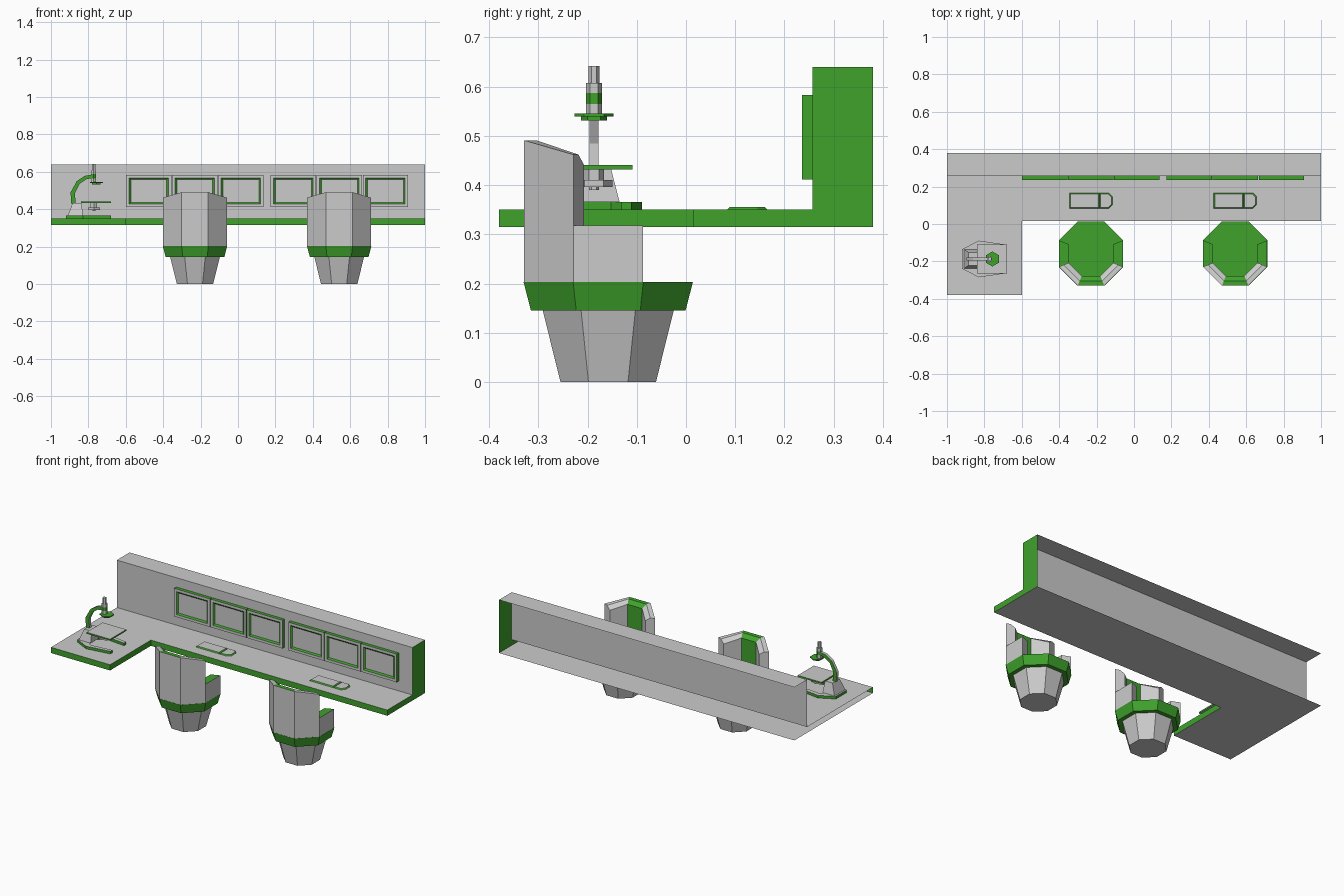
import bpy, bmesh
from math import cos, sin, radians
from mathutils import Vector

if "Cube" in bpy.data.objects:
    bpy.data.objects.remove(bpy.data.objects["Cube"])

green = bpy.data.materials.new("green")
green.diffuse_color = (0.05, 0.36, 0.025, 1)
green.use_nodes = True
green.node_tree.nodes["Principled BSDF"].inputs["Base Color"].default_value = green.diffuse_color
grey = bpy.data.materials.new("grey")
grey.diffuse_color = (0.8, 0.8, 0.8, 1)
grey.use_nodes = True
grey.node_tree.nodes["Principled BSDF"].inputs["Base Color"].default_value = grey.diffuse_color


class Part:
    def __init__(self):
        self.bm = bmesh.new()

    def face(self, pts, g=0):
        f = self.bm.faces.new([self.bm.verts.new(p) for p in pts])
        f.material_index = g

    def loft(self, rings, cols, closed=True):
        for a, b, g in zip(rings, rings[1:], cols):
            n = len(a)
            for i in range(n if closed else n - 1):
                j = (i + 1) % n
                self.face([a[i], a[j], b[j], b[i]], g)

    def prism(self, pts, vec, side=1, cap=0):
        a = [Vector(p) for p in pts]
        b = [p + Vector(vec) for p in a]
        self.loft([a, b], [side])
        self.face(a, cap)
        self.face(b, cap)

    def finish(self, name, xs=(0,)):
        bm = self.bm
        bmesh.ops.remove_doubles(bm, verts=bm.verts, dist=1e-5)
        bmesh.ops.recalc_face_normals(bm, faces=bm.faces)
        me = bpy.data.meshes.new(name)
        bm.to_mesh(me)
        bm.free()
        me.materials.append(grey)
        me.materials.append(green)
        for i, x in enumerate(xs):
            ob = bpy.data.objects.new(name if len(xs) == 1 else f"{name}_{i + 1}", me)
            ob.location.x = x
            bpy.context.collection.objects.link(ob)


def ring(n, r, z, x=0, y=0, turn=0):
    return [(x + r * cos(radians(turn + 360 * k / n)),
             y + r * sin(radians(turn + 360 * k / n)), z) for k in range(n)]


# L-shaped counter with hollow back wall, open at the rear and left
Z0, Z1, TOP = 0.315, 0.35, 0.64
F, W, B, L, R = 0.015, 0.257, 0.38, -0.6, 1
p = Part()
for z in (Z0, Z1):
    back = B if z == Z0 else W
    p.face([(-1, -B, z), (L, -B, z), (L, F, z), (-1, F, z)])
    p.face([(-1, F, z), (L, F, z), (R, F, z), (R, back, z), (-1, back, z)])
p.face([(-1, W, Z1), (R, W, Z1), (R, W, TOP), (-1, W, TOP)])
p.face([(-1, W, TOP), (R, W, TOP), (R, B, TOP), (-1, B, TOP)])
edge = [(-1, -B), (L, -B), (L, F), (R, F)]
p.loft([[(x, y, z) for x, y in edge] for z in (Z0, Z1)], [1], False)
p.face([(R, F, Z0), (R, B, Z0), (R, B, TOP), (R, W, TOP), (R, W, Z1), (R, F, Z1)], 1)
p.finish("counter")


# Wall screens: raised frames with recessed centres
def rect(x0, x1, z0, z1, d, y):
    return [(x0 + d, y, z0 + d), (x1 - d, y, z0 + d), (x1 - d, y, z1 - d), (x0 + d, y, z1 - d)]


p = Part()
for k in range(3):
    x0 = -0.598 + 0.246 * k
    a = (x0, x0 + 0.242, 0.411, 0.583)
    rings = [rect(*a, 0, W), rect(*a, 0, 0.236), rect(*a, 0.016, 0.236), rect(*a, 0.025, 0.243)]
    p.loft(rings, [1, 0, 1])
    p.face(rings[-1])
p.finish("screens", (0, 0.773))

# Desk keypads: a rectangle and a chamfered section with sloped green rims
p = Part()
y0, y1, c = 0.083, 0.166, 0.02
for outline in ([(-0.345, y0), (-0.185, y0), (-0.185, y1), (-0.345, y1)],
                [(-0.185, y0), (-0.115 - c, y0), (-0.115, y0 + c),
                 (-0.115, y1 - c), (-0.115 - c, y1), (-0.185, y1)]):
    xs = [q[0] for q in outline]
    mx, my = (min(xs) + max(xs)) / 2, (y0 + y1) / 2
    sx, sy = 1 - 0.012 / (max(xs) - min(xs)), 1 - 0.012 / (y1 - y0)
    top = [(mx + (x - mx) * sx, my + (y - my) * sy, 0.356) for x, y in outline]
    p.loft([[(x, y, Z1) for x, y in outline], top], [1])
    p.face(top)
p.finish("keypad", (0, 0.771))

# Chairs: octagonal pedestal, seat, wrapped back and two arms
CY, SEAT, K = -0.158, 0.203, cos(radians(22.5))


def octo(r, z):
    return ring(8, r / K, z, 0, CY, 22.5)


chairs = (-0.23, 0.541)
p = Part()
rings = [octo(r, z) for r, z in ((0.097, 0), (0.133, 0.145), (0.157, 0.145), (0.172, SEAT))]
p.loft(rings, [0, 1, 1])
p.face(rings[0])
p.face(rings[-1], 1)
p.finish("chair_seat", chairs)


def section(k, h, drop):
    return [octo(r, z)[k % 8] for r, z in
            ((0.171, SEAT), (0.171, h), (0.146, h), (0.12, h - drop), (0.12, SEAT))]


p = Part()
back = [section(4, 0.462, 0.02), section(5, 0.491, 0.02),
        section(6, 0.491, 0.02), section(7, 0.462, 0.02)]
for i in range(3):
    for j in range(4):
        p.face([back[i][j], back[i][j + 1], back[i + 1][j + 1], back[i + 1][j]],
               int(i == 1 and j > 0))
p.face(back[0])
p.face(back[-1])
p.finish("chair_back", chairs)

p = Part()
for k in (3, 7):
    a, b = section(k, 0.318, 0), section(k + 1, 0.318, 0)
    for j in range(4):
        p.face([a[j], a[j + 1], b[j + 1], b[j]], int(j in (1, 2)))
    p.face(a)
    p.face(b)
p.finish("chair_arms", chairs)

# Microscope foot: U-shaped with two tapering toes
MY = -0.187
half = [(-0.92, 0.052), (-0.83, 0.098), (-0.68, 0.076), (-0.68, 0.056), (-0.82, 0.07), (-0.85, 0.035)]
outline = half + [(x, -y) for x, y in reversed(half)]
p = Part()
p.prism([(x, MY + y, Z1) for x, y in outline], (0, 0, 0.016))
p.finish("microscope_foot")

# Microscope column
p = Part()
lo, hi = [[(x0, MY - w, z), (x1, MY - w, z), (x1, MY + w, z), (x0, MY + w, z)]
          for x0, x1, w, z in ((-0.91, -0.83, 0.052, 0.366), (-0.885, -0.835, 0.035, 0.432))]
p.loft([lo, hi], [0])
p.face(hi)
p.finish("microscope_column")

# Microscope arm: curved strip with green cheeks
outer = [(-0.892, 0.43), (-0.895, 0.49), (-0.862, 0.55), (-0.82, 0.578), (-0.765, 0.588)]
inner = [(-0.77, 0.568), (-0.812, 0.56), (-0.848, 0.535), (-0.872, 0.485), (-0.868, 0.43)]
p = Part()
p.prism([(x, MY - 0.009, z) for x, z in outer + inner], (0, 0.018, 0), 0, 1)
p.finish("microscope_arm")

# Microscope stage
p = Part()
p.prism([(-0.84, MY - 0.078, 0.432), (-0.68, MY - 0.078, 0.432),
         (-0.68, MY + 0.078, 0.432), (-0.84, MY + 0.078, 0.432)], (0, 0, 0.009))
p.finish("microscope_stage")


# Turned microscope parts
def turned(name, x, profile, cols):
    p = Part()
    rings = [ring(6, r, z, x, MY, 30) for r, z in profile]
    p.loft(rings, cols)
    p.face(rings[0], cols[0])
    p.face(rings[-1], cols[-1])
    p.finish(name)


turned("microscope_tube", -0.772,
       [(0.016, 0.545), (0.016, 0.565), (0.016, 0.587), (0.016, 0.607), (0.011, 0.607), (0.011, 0.642)],
       [0, 1, 0, 0, 0])
turned("microscope_turret", -0.757, [(0.04, 0.539), (0.04, 0.545)], [1])
turned("microscope_lens", -0.757, [(0.026, 0.531), (0.026, 0.539)], [1])
turned("microscope_condenser", -0.77,
       [(0.01, 0.39), (0.01, 0.396), (0.038, 0.396), (0.038, 0.41), (0.02, 0.41), (0.02, 0.432)],
       [0] * 5)
